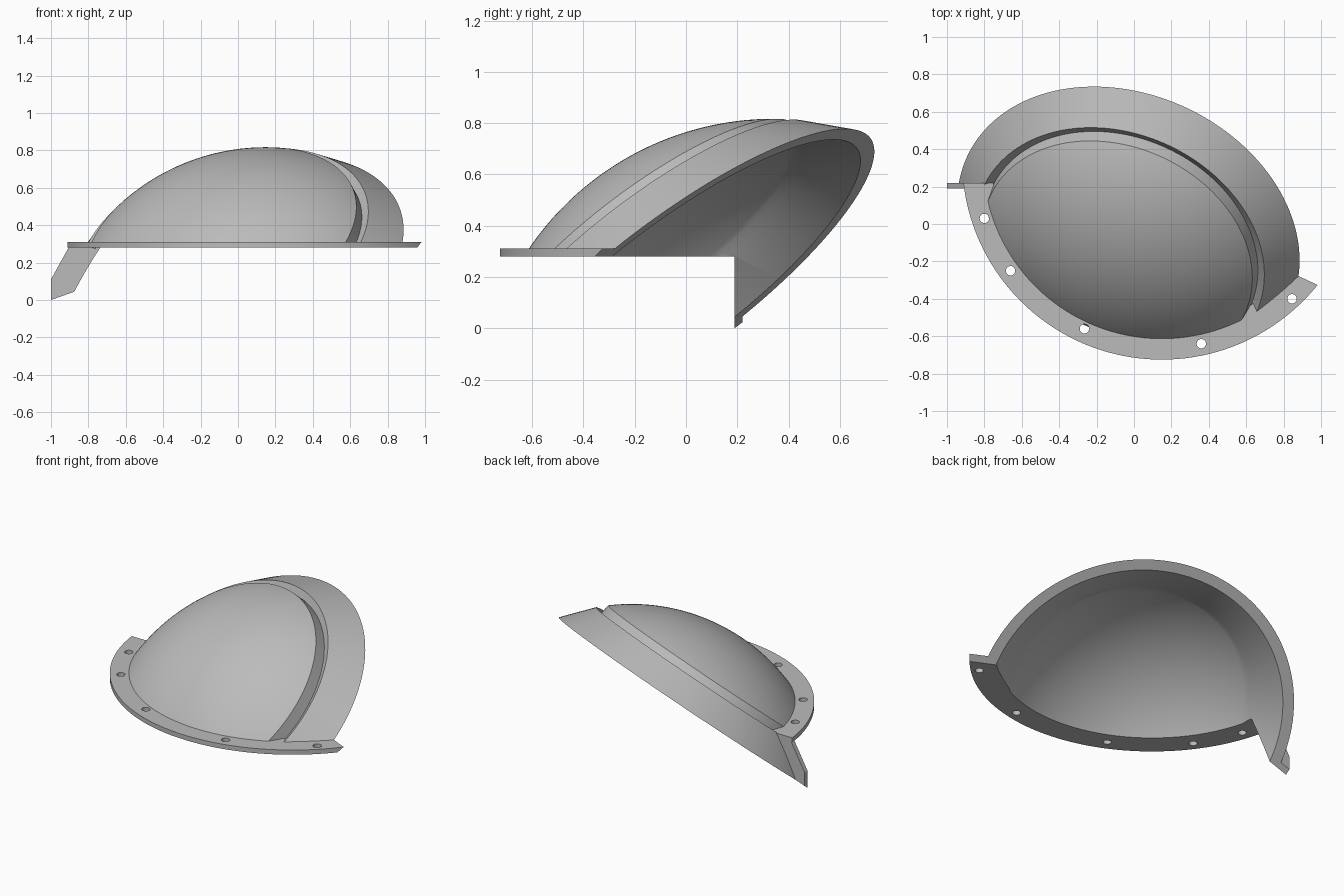
import bpy, bmesh, math
from mathutils import Matrix, Vector

old = bpy.data.objects.get("Cube")
if old:
    bpy.data.objects.remove(old, do_unlink=True)

# Layout: rim circle, tilted axis, and the sphere the dome belongs to
RIM = Vector((-0.03, -0.04, 0.169))
AXIS = Vector((-0.271, -0.58, 0.768)).normalized()
TILT = Matrix.Translation(RIM) @ Vector((0, 0, 1)).rotation_difference(AXIS).to_matrix().to_4x4()
DROP, R_OUT, R_IN = 0.66, 1.155, 1.10
BALL = RIM - AXIS * DROP
Z0, Z1 = 0.28, 0.31
Y0, Y1 = 0.19, 0.22

grey = bpy.data.materials.new("light_grey")
grey.use_nodes = True
color = (0.5, 0.5, 0.5, 1)
grey.diffuse_color = color
grey.node_tree.nodes["Principled BSDF"].inputs["Base Color"].default_value = color


def make(name, bm):
    bmesh.ops.recalc_face_normals(bm, faces=bm.faces)
    mesh = bpy.data.meshes.new(name)
    bm.to_mesh(mesh)
    bm.free()
    mesh.materials.append(grey)
    ob = bpy.data.objects.new(name, mesh)
    bpy.context.collection.objects.link(ob)
    return ob


def box(name, low, high, matrix=Matrix()):
    bm = bmesh.new()
    bmesh.ops.create_cube(bm, size=1)
    low, high = Vector(low), Vector(high)
    size = Matrix.Diagonal((high - low).to_4d())
    size[3][3] = 1
    bm.transform(matrix @ Matrix.Translation((low + high) / 2) @ size)
    return make(name, bm)


def cylinder(name, x, y, z0, z1, radius, sides):
    bm = bmesh.new()
    bmesh.ops.create_cone(bm, cap_ends=True, segments=sides, radius1=radius,
                          radius2=radius, depth=z1 - z0)
    bm.transform(Matrix.Translation((x, y, (z0 + z1) / 2)))
    return make(name, bm)


def cut(ob, cutter):
    cutter.hide_render = True
    mod = ob.modifiers.new("cut", 'BOOLEAN')
    mod.operation = 'DIFFERENCE'
    mod.solver = 'EXACT'
    mod.object = cutter
    bpy.context.view_layer.objects.active = ob
    bpy.ops.object.modifier_apply(modifier=mod.name)
    bpy.data.objects.remove(cutter, do_unlink=True)


def below_rim():
    return box("rim_cutter", (-3, -3, -3), (3, 3, 0), TILT)


def arc(radius, edge, steps=36):
    end = math.asin(edge / radius)
    return [(radius * math.sin(end * i / steps), radius * math.cos(end * i / steps) - DROP)
            for i in range(steps + 1)]


# Dome shell: outer cap, V groove, conical skirt, rim, then the inside
profile = arc(R_OUT, 0.75)
profile += [(0.76, 0.145), (0.803, 0.17), (0.951, 0), (0.885, 0), (0.72, 0.16)]
profile += reversed(arc(R_IN, 0.704))
bm = bmesh.new()
verts = [bm.verts.new((r, 0, t)) for r, t in profile]
edges = [bm.edges.new(pair) for pair in zip(verts, verts[1:])]
bmesh.ops.spin(bm, geom=verts + edges, cent=(0, 0, 0), axis=(0, 0, 1),
               angle=math.tau, steps=144, use_merge=True)
bmesh.ops.remove_doubles(bm, verts=bm.verts, dist=0.0001)
bm.transform(TILT)
shell = make("dome_shell", bm)
cut(shell, box("quadrant_cutter", (-3, -3, -3), (3, Y0, Z0)))

# Curved base flange with screw holes, ended by the rim plane
flange = cylinder("base_flange", BALL.x, BALL.y, Z0, Z1, 1.068, 160)
cut(flange, cylinder("inner_cutter", BALL.x, BALL.y, 0, 1, 0.91, 160))
cut(flange, box("back_cutter", (-3, Y1, -1), (3, 3, 1)))
cut(flange, below_rim())
for x, y in [(-0.8, 0.03), (-0.66, -0.25), (-0.265, -0.56), (0.36, -0.64), (0.845, -0.4)]:
    cut(flange, cylinder("hole_cutter", x, y, 0, 1, 0.025, 24))

# Small upright flange hanging under the left end
outline = [(-0.895, Z1 - 0.01), (-1, 0.11), (-1, -0.1), (-0.9, -0.1),
           (-0.9, 0.035), (-0.775, Z1 - 0.01)]
bm = bmesh.new()
face = bm.faces.new([bm.verts.new((x, Y0, z)) for x, z in outline])
solid = bmesh.ops.extrude_face_region(bm, geom=[face])
bmesh.ops.translate(bm, vec=(0, Y1 - Y0, 0),
                    verts=[v for v in solid["geom"] if isinstance(v, bmesh.types.BMVert)])
upright = make("upright_flange", bm)
cut(upright, below_rim())

# Smooth curves, crisp edges
for ob in (shell, flange, upright):
    bpy.ops.object.select_all(action='DESELECT')
    ob.select_set(True)
    bpy.context.view_layer.objects.active = ob
    bpy.ops.object.shade_smooth_by_angle(angle=math.radians(20))
